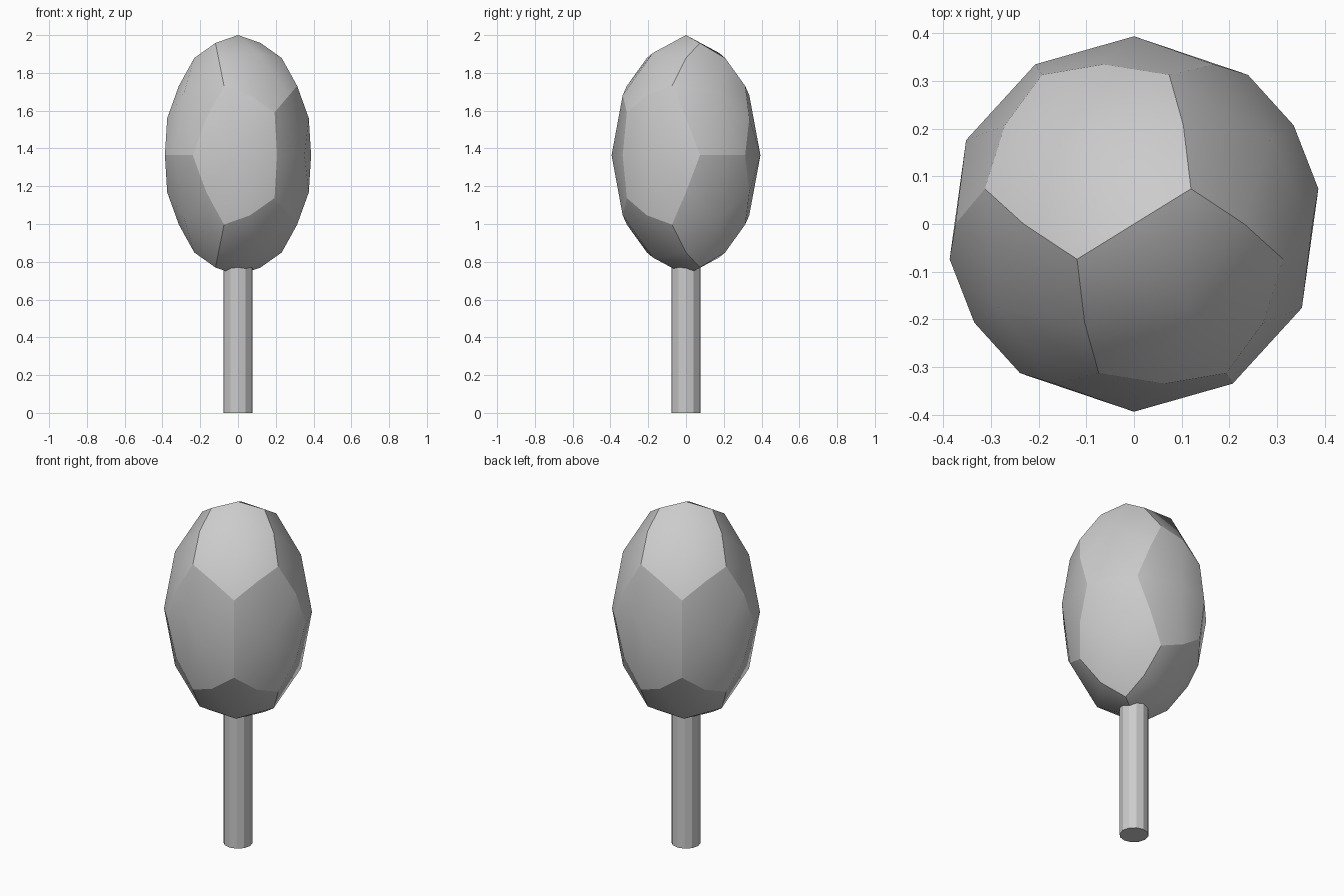
import bpy, bmesh
from math import sqrt, atan
from mathutils import Vector, Matrix

if "Cube" in bpy.data.objects:
    bpy.data.objects.remove(bpy.data.objects["Cube"])

PHI = (1 + sqrt(5)) / 2
RADIUS, HALF_HEIGHT, CENTRE_Z = 0.394, 0.636, 1.364
TRUNK_RADIUS, TRUNK_TOP, TRUNK_SIDES = 0.078, 0.79, 12


def make_object(name, bm):
    bmesh.ops.recalc_face_normals(bm, faces=bm.faces)
    mesh = bpy.data.meshes.new(name)
    bm.to_mesh(mesh)
    bm.free()
    obj = bpy.data.objects.new(name, mesh)
    bpy.context.collection.objects.link(obj)
    return obj


# Crown: twelve domed pentagons; their centres are the corners of an icosahedron
core = bmesh.new()
for a in (-1, 1):
    for b in (-PHI, PHI):
        for p in ((0, a, b), (a, b, 0), (b, 0, a)):
            core.verts.new(p)
bmesh.ops.convex_hull(core, input=core.verts)

bm = bmesh.new()
cache = {}


def on_sphere(*points):
    d = sum(points, Vector()).normalized()
    key = tuple(round(c, 4) + 0.0 for c in d)
    if key not in cache:
        cache[key] = bm.verts.new(d)
    return cache[key]


for f in core.faces:
    corner = on_sphere(*[v.co for v in f.verts])
    for e in f.edges:
        mid = on_sphere(*[v.co for v in e.verts])
        for v in e.verts:
            face = bm.faces.new((on_sphere(v.co), mid, corner))
            face.smooth = True
        # pentagon borders stay crisp
        bm.edges.get((mid, corner)).smooth = False
core.free()

bm.transform(Matrix.Translation((0, 0, CENTRE_Z))
             @ Matrix.Diagonal((RADIUS, RADIUS, HALF_HEIGHT, 1))
             @ Matrix.Rotation(atan(1 / PHI), 4, 'Z'))
make_object("tree_crown", bm)

# Trunk: plain faceted post reaching into the crown
bm = bmesh.new()
bmesh.ops.create_cone(bm, cap_ends=True, segments=TRUNK_SIDES,
                      radius1=TRUNK_RADIUS, radius2=TRUNK_RADIUS, depth=TRUNK_TOP,
                      matrix=Matrix.Translation((0, 0, TRUNK_TOP / 2)))
make_object("tree_trunk", bm)
